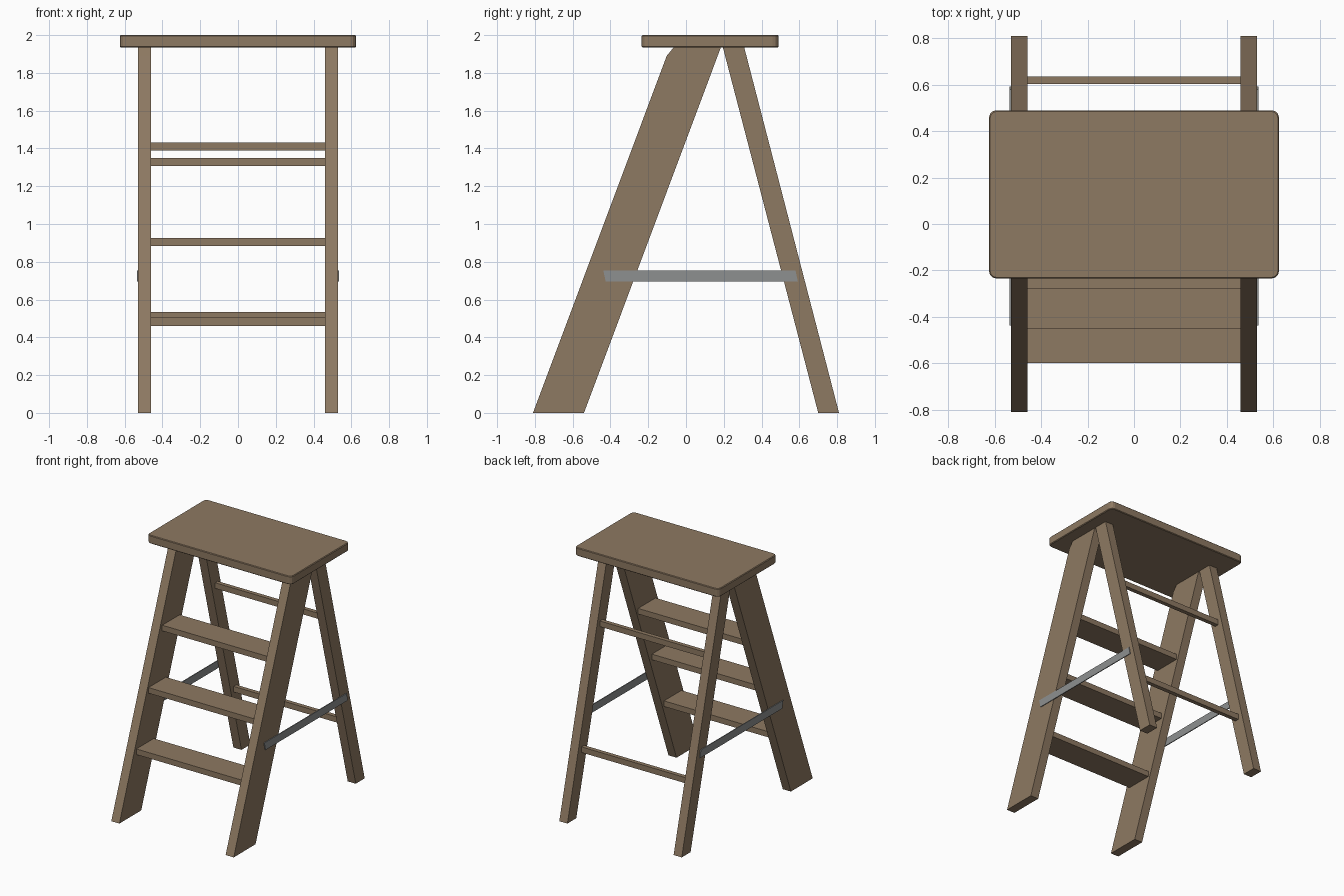
import bpy, bmesh

if "Cube" in bpy.data.objects:
    bpy.data.objects.remove(bpy.data.objects["Cube"])

def material(name, col):
    m = bpy.data.materials.new(name)
    m.diffuse_color = (*col, 1)
    m.use_nodes = True
    m.node_tree.nodes["Principled BSDF"].inputs["Base Color"].default_value = m.diffuse_color
    return m

wood = material("brown wood", (0.27, 0.192, 0.122))
metal = material("grey metal", (0.27, 0.28, 0.28))

def prism(name, profile, x0, x1, mat):
    """Extrude a (y, z) profile from x0 to x1."""
    bm = bmesh.new()
    face = bm.faces.new([bm.verts.new((x0, y, z)) for y, z in profile])
    res = bmesh.ops.extrude_face_region(bm, geom=[face])
    verts = [v for v in res["geom"] if isinstance(v, bmesh.types.BMVert)]
    bmesh.ops.translate(bm, verts=verts, vec=(x1 - x0, 0, 0))
    bmesh.ops.recalc_face_normals(bm, faces=bm.faces)
    me = bpy.data.meshes.new(name)
    bm.to_mesh(me)
    bm.free()
    me.materials.append(mat)
    ob = bpy.data.objects.new(name, me)
    bpy.context.collection.objects.link(ob)
    return ob

def bar(name, y0, y1, z0, z1, half_x, mat=wood):
    return prism(name, [(y0, z0), (y1, z0), (y1, z1), (y0, z1)], -half_x, half_x, mat)

# Top platform with rounded corners and slightly eased edges
top = bar("top_platform", -0.235, 0.49, 1.935, 2.0, 0.625)
bm = bmesh.new()
bm.from_mesh(top.data)
corners = [e for e in bm.edges if abs(e.verts[0].co.z - e.verts[1].co.z) > 0.01]
bmesh.ops.bevel(bm, geom=corners, offset=0.032, segments=3, profile=0.5, affect='EDGES')
rims = [e for e in bm.edges if abs(e.verts[0].co.z - e.verts[1].co.z) < 0.001]
bmesh.ops.bevel(bm, geom=rims, offset=0.005, segments=1, profile=0.5, affect='EDGES')
bm.to_mesh(top.data)
bm.free()

# Legs and side braces, both sides
front = [(-0.81, 0), (-0.54, 0), (0.185, 1.936), (-0.065, 1.936), (-0.102, 1.89)]
rear = [(0.70, 0), (0.81, 0), (0.308, 1.936), (0.195, 1.936)]
brace = [(-0.425, 0.695), (0.592, 0.695), (0.58, 0.755), (-0.438, 0.755)]
for side, s in (("left", -1), ("right", 1)):
    prism("front_leg_" + side, front, s * 0.46, s * 0.53, wood)
    prism("rear_leg_" + side, rear, s * 0.46, s * 0.53, wood)
    prism("brace_" + side, brace, s * 0.529, s * 0.536, metal)

# Steps between the front legs
for i, (y, z) in enumerate([(-0.60, 0.46), (-0.45, 0.883), (-0.28, 1.306)]):
    bar(f"step_{i + 1}", y, y + 0.215, z, z + 0.044, 0.462)

# Rungs between the rear legs
for i, (y, z) in enumerate([(0.603, 0.49), (0.375, 1.388)]):
    bar(f"rear_rung_{i + 1}", y, y + 0.033, z, z + 0.044, 0.462)
